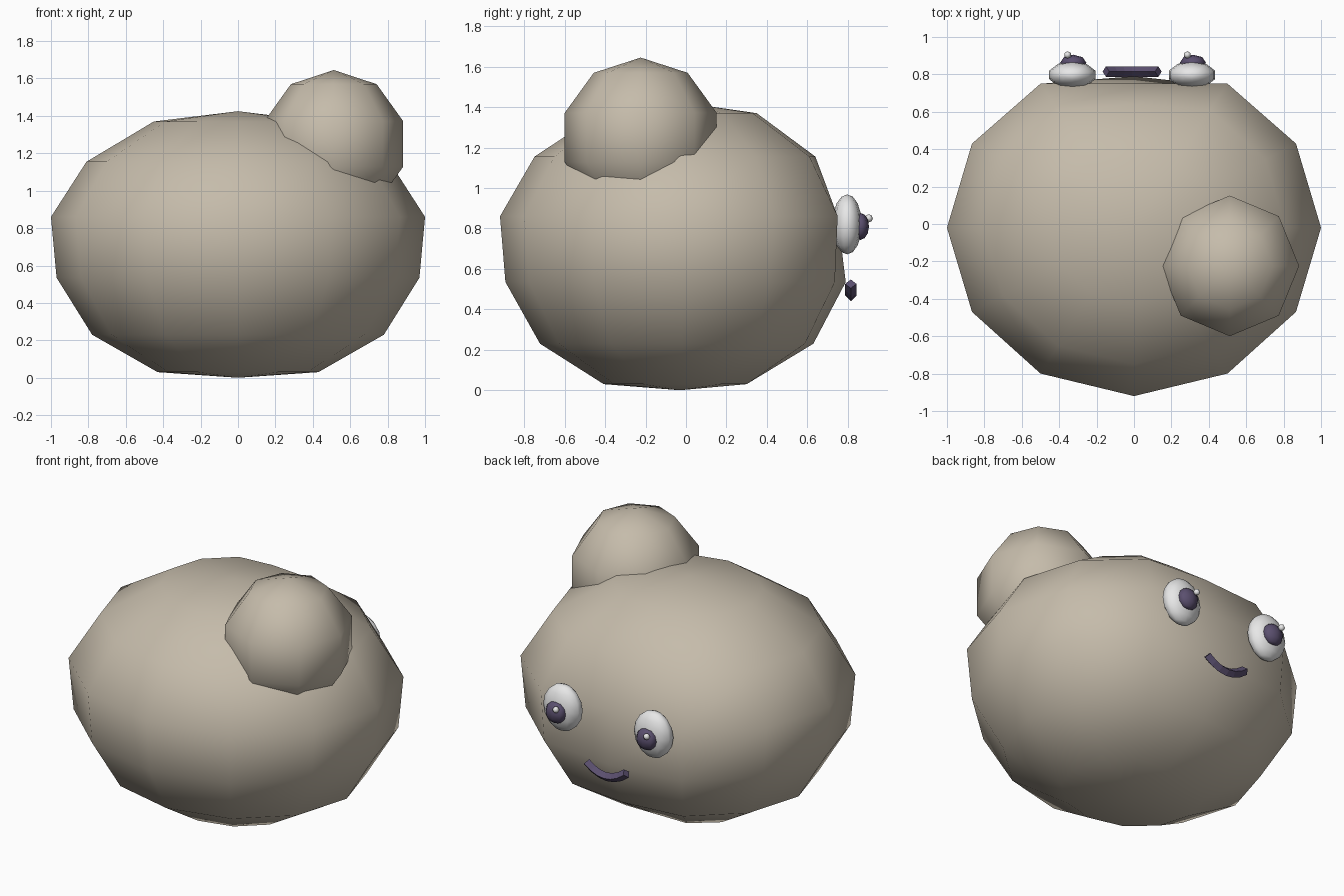
import bpy, bmesh, math
from mathutils import Matrix

if "Cube" in bpy.data.objects:
    bpy.data.objects.remove(bpy.data.objects["Cube"])


def material(name, rgb):
    m = bpy.data.materials.new(name)
    m.diffuse_color = (*rgb, 1)
    m.use_nodes = True
    m.node_tree.nodes["Principled BSDF"].inputs["Base Color"].default_value = m.diffuse_color
    return m


STONE = material("warm_stone", (0.56, 0.50, 0.405))
WHITE = material("eye_white", (0.80, 0.80, 0.80))
PURPLE = material("dark_purple", (0.105, 0.08, 0.16))


def finish(bm, name, mat, smooth=True):
    bmesh.ops.recalc_face_normals(bm, faces=bm.faces)
    for f in bm.faces:
        f.smooth = smooth
    me = bpy.data.meshes.new(name)
    bm.to_mesh(me)
    bm.free()
    me.materials.append(mat)
    ob = bpy.data.objects.new(name, me)
    bpy.context.collection.objects.link(ob)
    return ob


def ellipsoid(name, mat, centre, radii, segs, rings, smooth=True):
    bm = bmesh.new()
    bmesh.ops.create_uvsphere(bm, u_segments=segs, v_segments=rings, radius=1)
    bm.transform(Matrix.Translation(centre) @ Matrix.Diagonal((*radii, 1)))
    return finish(bm, name, mat, smooth)


def bridge(bm, a, b):
    for i in range(len(a)):
        j = (i + 1) % len(a)
        bm.faces.new((a[i], a[j], b[j], b[i]))


# Body: twelve-sided rounded lump, flattened on the face side (+y)
# ring: height, radius, furthest y on the face side
RINGS = [(0.03, 0.43, 0.30), (0.23, 0.78, 0.63), (0.535, 0.97, 0.79),
         (0.86, 1.0, 0.75), (1.155, 0.81, 0.64), (1.37, 0.45, 0.35)]
bm = bmesh.new()
loops = []
for z, r, cap in RINGS:
    loop = []
    for i in range(12):
        a = math.tau * i / 12
        y = min(-0.02 + 0.90 * r * math.sin(a), cap)
        loop.append(bm.verts.new((r * math.cos(a), y, z)))
    loops.append(loop)
for a, b in zip(loops, loops[1:]):
    bridge(bm, a, b)
for z, loop in ((0.0, loops[0]), (1.425, loops[-1])):
    pole = bm.verts.new((0, -0.03, z))
    for i in range(12):
        bm.faces.new((loop[i], loop[(i + 1) % 12], pole))
finish(bm, "body", STONE)

# Small lump on top
ellipsoid("top_lump", STONE, (0.512, -0.224, 1.25), (0.39, 0.395, 0.395), 8, 5)

# Eyes with pupils and glints
for side, x in (("left", -0.33), ("right", 0.31)):
    ellipsoid(side + "_eye", WHITE, (x, 0.797, 0.82), (0.13, 0.073, 0.148), 10, 8)
    ellipsoid(side + "_pupil", PURPLE, (x + 0.005, 0.862, 0.81), (0.07, 0.043, 0.067), 8, 6)
    ellipsoid(side + "_glint", WHITE, (x - 0.025, 0.904, 0.85), (0.02, 0.02, 0.02), 6, 4)

# Mouth: curved bar with a diamond section
bm = bmesh.new()
loops = []
R, HALF = 0.028, 0.14
for i in range(7):
    t = -1 + i / 3
    x, z = -0.01 + HALF * t, 0.468 + 0.058 * t * t
    a = math.atan(2 * 0.058 * t / HALF)
    nx, nz = -math.sin(a) * R, math.cos(a) * R
    loops.append([bm.verts.new(p) for p in (
        (x + nx, 0.815, z + nz), (x, 0.815 + R, z),
        (x - nx, 0.815, z - nz), (x, 0.815 - R, z))])
for a, b in zip(loops, loops[1:]):
    bridge(bm, a, b)
bm.faces.new(loops[0])
bm.faces.new(loops[-1])
finish(bm, "mouth", PURPLE, False)
